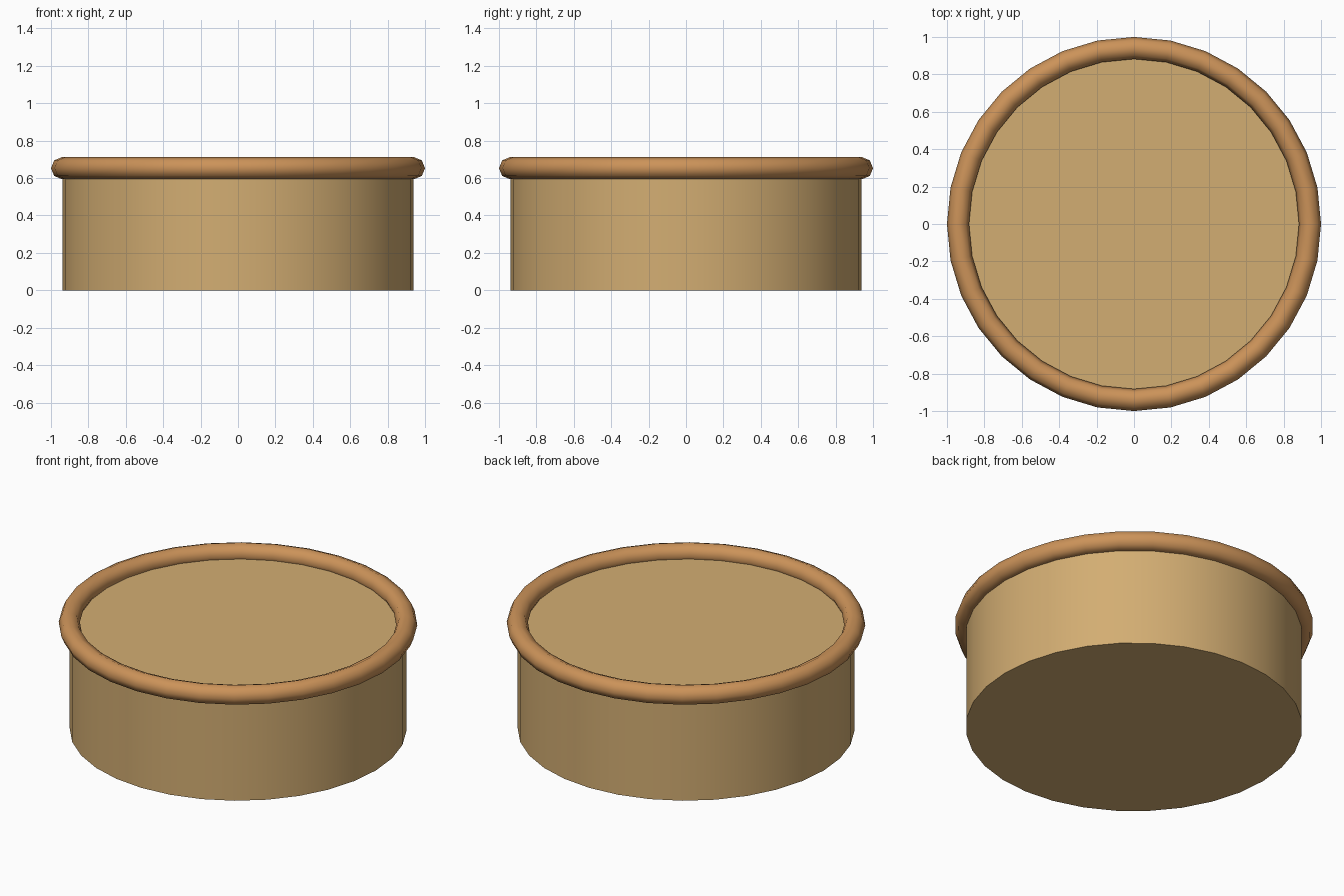
import bpy, math

if "Cube" in bpy.data.objects:
    bpy.data.objects.remove(bpy.data.objects["Cube"])

SIDES = 32


def finish(name, color, angle):
    """Name, colour and smooth the active object."""
    obj = bpy.context.object
    obj.name = name
    mat = bpy.data.materials.new(name + "_material")
    mat.diffuse_color = (*color, 1)
    mat.use_nodes = True
    mat.node_tree.nodes["Principled BSDF"].inputs["Base Color"].default_value = mat.diffuse_color
    obj.data.materials.append(mat)
    bpy.ops.object.shade_smooth_by_angle(angle=math.radians(angle))
    return obj


# Solid round body, its top sitting just inside the rim
height = 0.635
bpy.ops.mesh.primitive_cylinder_add(vertices=SIDES, radius=0.939, depth=height,
                                    location=(0, 0, height / 2))
finish("body", (0.65, 0.42, 0.17), 30)

# Rounded rim ring around the top edge
bpy.ops.mesh.primitive_torus_add(major_segments=SIDES, minor_segments=8,
                                 major_radius=0.941, minor_radius=0.059,
                                 location=(0, 0, 0.653))
finish("rim", (0.60, 0.29, 0.10), 60)
